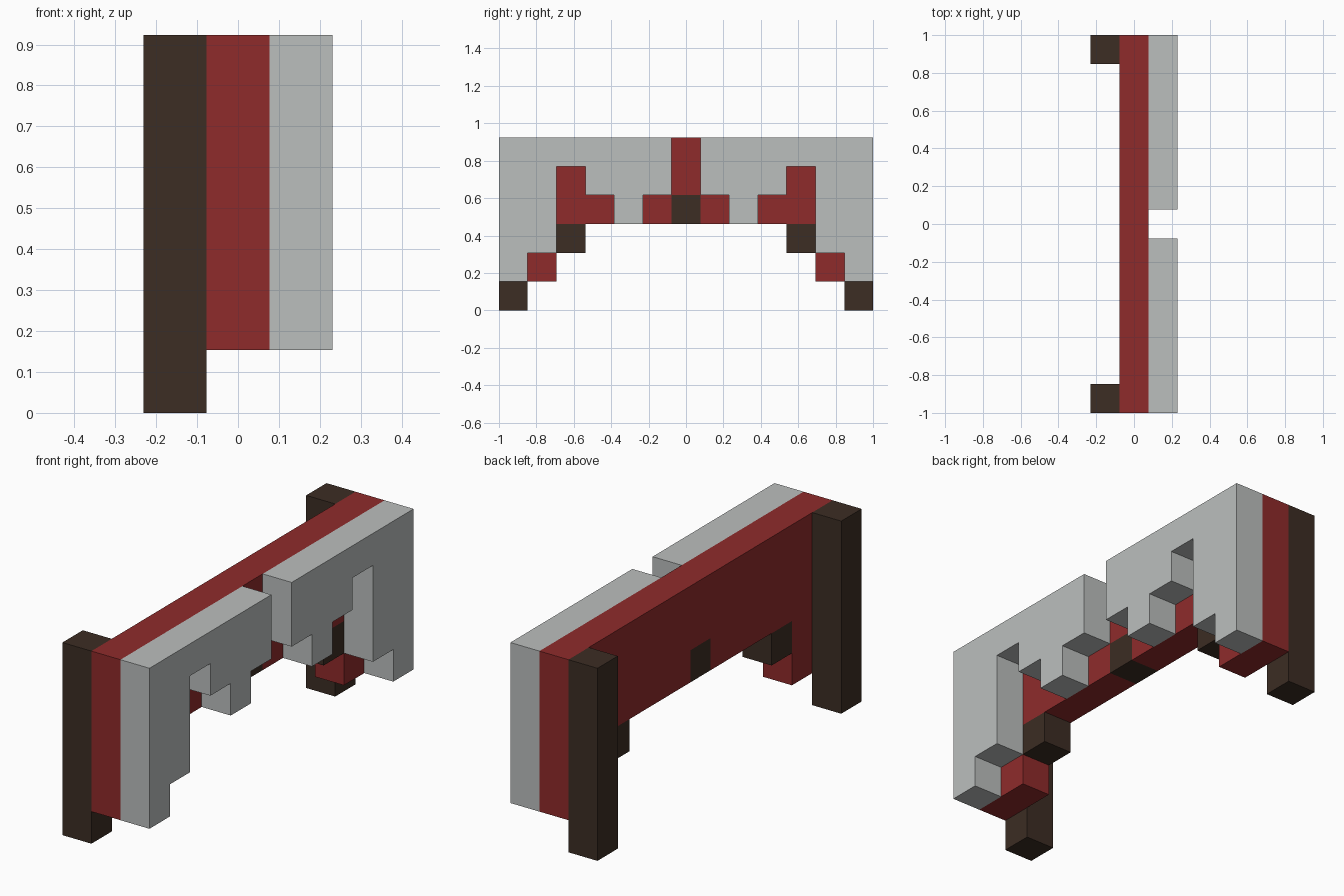
import bpy
import bmesh

cube = bpy.data.objects.get("Cube")
if cube:
    bpy.data.objects.remove(cube, do_unlink=True)

U = 2 / 13  # one block


def material(name, rgb):
    mat = bpy.data.materials.new(name)
    mat.use_nodes = True
    color = (*rgb, 1)
    mat.diffuse_color = color
    mat.node_tree.nodes["Principled BSDF"].inputs["Base Color"].default_value = color
    return mat


grey = material("light grey", (0.50, 0.52, 0.515))
red = material("dark red", (0.275, 0.024, 0.024))
brown = material("dark brown", (0.045, 0.026, 0.017))


def slab(name, outline, layer, mat):
    """Extrude a (y, z) outline, in blocks, through one block-thick layer along x."""
    bm = bmesh.new()
    x = (layer - 1.5) * U
    face = bm.faces.new([bm.verts.new((x, y * U, z * U)) for y, z in outline])
    side = bmesh.ops.extrude_face_region(bm, geom=[face])["geom"]
    verts = [v for v in side if isinstance(v, bmesh.types.BMVert)]
    bmesh.ops.translate(bm, verts=verts, vec=(U, 0, 0))
    bmesh.ops.recalc_face_normals(bm, faces=bm.faces)
    mesh = bpy.data.meshes.new(name)
    bm.to_mesh(mesh)
    bm.free()
    mesh.materials.append(mat)
    obj = bpy.data.objects.new(name, mesh)
    bpy.context.collection.objects.link(obj)
    return obj


def mirrored(points):
    return [(-y, z) for y, z in reversed(points)]


def column(y, low, high):
    """Outline of a block-wide column centred on y."""
    return [(y - .5, low), (y + .5, low), (y + .5, high), (y - .5, high)]


# Red core wall with stepped arch and a notch for the keystone
core = [(.5, 4), (.5, 3), (4.5, 3), (4.5, 1), (6.5, 1), (6.5, 6)]
slab("core_wall", core + mirrored(core), 1, red)
slab("keystone", column(0, 3, 4), 1, brown)

# Grey stepped facing, split at the middle
facing = [(.5, 6), (6.5, 6), (6.5, 1), (5.5, 1), (5.5, 2), (4.5, 2), (4.5, 5),
          (3.5, 5), (3.5, 4), (2.5, 4), (2.5, 3), (1.5, 3), (1.5, 4), (.5, 4)]
for end, outline in (("back", facing), ("front", mirrored(facing))):
    sign = 1 if end == "back" else -1
    slab(end + "_facing", outline, 2, grey)
    # Arch corner blocks and tall end posts
    slab(end + "_corner_block", column(4 * sign, 2, 3), 1, brown)
    slab(end + "_post", column(6 * sign, 0, 6), 0, brown)
